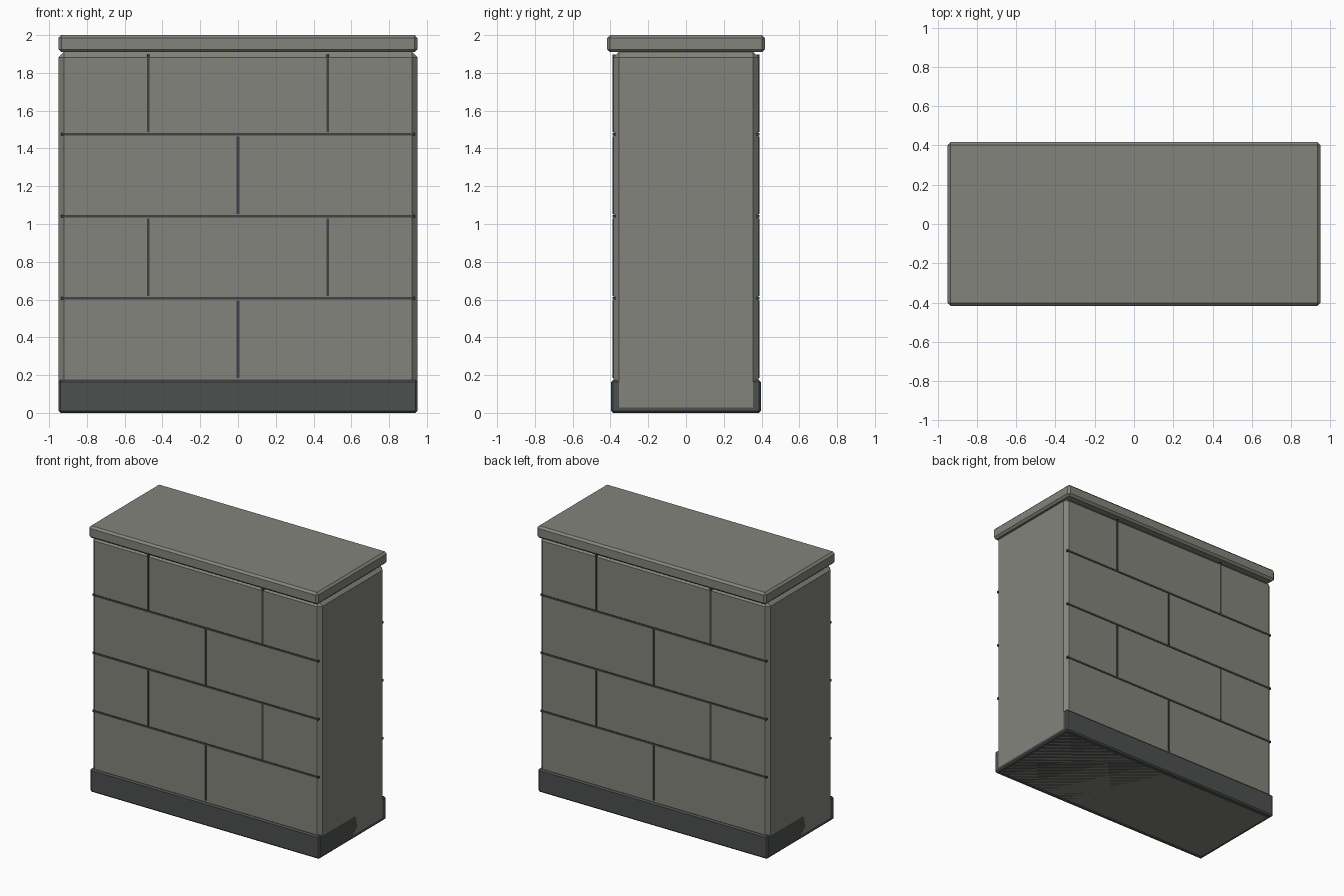
import bpy, bmesh
from mathutils import Vector

if "Cube" in bpy.data.objects:
    bpy.data.objects.remove(bpy.data.objects["Cube"])


def material(name, col):
    m = bpy.data.materials.new(name)
    m.diffuse_color = (*col, 1)
    m.use_nodes = True
    m.node_tree.nodes["Principled BSDF"].inputs["Base Color"].default_value = m.diffuse_color
    return m


STONE = material("stone", (0.23, 0.23, 0.2))
DARK = material("dark_stone", (0.075, 0.08, 0.08))
JOINT = material("mortar", (0.05, 0.055, 0.055))


def box(name, lo, hi, mat, bevel=0.0):
    lo, hi = Vector(lo), Vector(hi)
    bm = bmesh.new()
    bmesh.ops.create_cube(bm, size=1)
    bmesh.ops.scale(bm, vec=hi - lo, verts=bm.verts)
    bmesh.ops.translate(bm, vec=(lo + hi) / 2, verts=bm.verts)
    if bevel:
        bmesh.ops.bevel(bm, geom=bm.edges[:], offset=bevel, segments=1,
                        profile=0.5, affect='EDGES')
    me = bpy.data.meshes.new(name)
    bm.to_mesh(me)
    bm.free()
    me.materials.append(mat)
    ob = bpy.data.objects.new(name, me)
    bpy.context.collection.objects.link(ob)
    return ob


# Wall core, plinth and coping slab
box("wall_body", (-0.95, -0.384, 0), (0.95, 0.384, 1.91), STONE, 0.028)
box("plinth", (-0.95, -0.397, 0), (0.95, 0.397, 0.173), DARK, 0.01)
box("coping", (-0.95, -0.417, 1.91), (0.95, 0.417, 2.0), STONE, 0.015)

# Mortar joints on both faces, staggered course by course
z0, course, w = 0.173, 0.434, 0.007
for side, s in (("front", -1), ("back", 1)):
    y = sorted((s * 0.372, s * 0.388))
    for i in range(4):
        low = z0 + i * course
        if i:
            box(f"{side}_bed_joint_{i}", (-0.936, y[0], low - w),
                (0.936, y[1], low + w), JOINT)
        for x in ((0,) if i % 2 == 0 else (-0.475, 0.475)):
            box(f"{side}_head_joint_{i}", (x - w, y[0], low + 0.012),
                (x + w, y[1], low + course - 0.012), JOINT)
